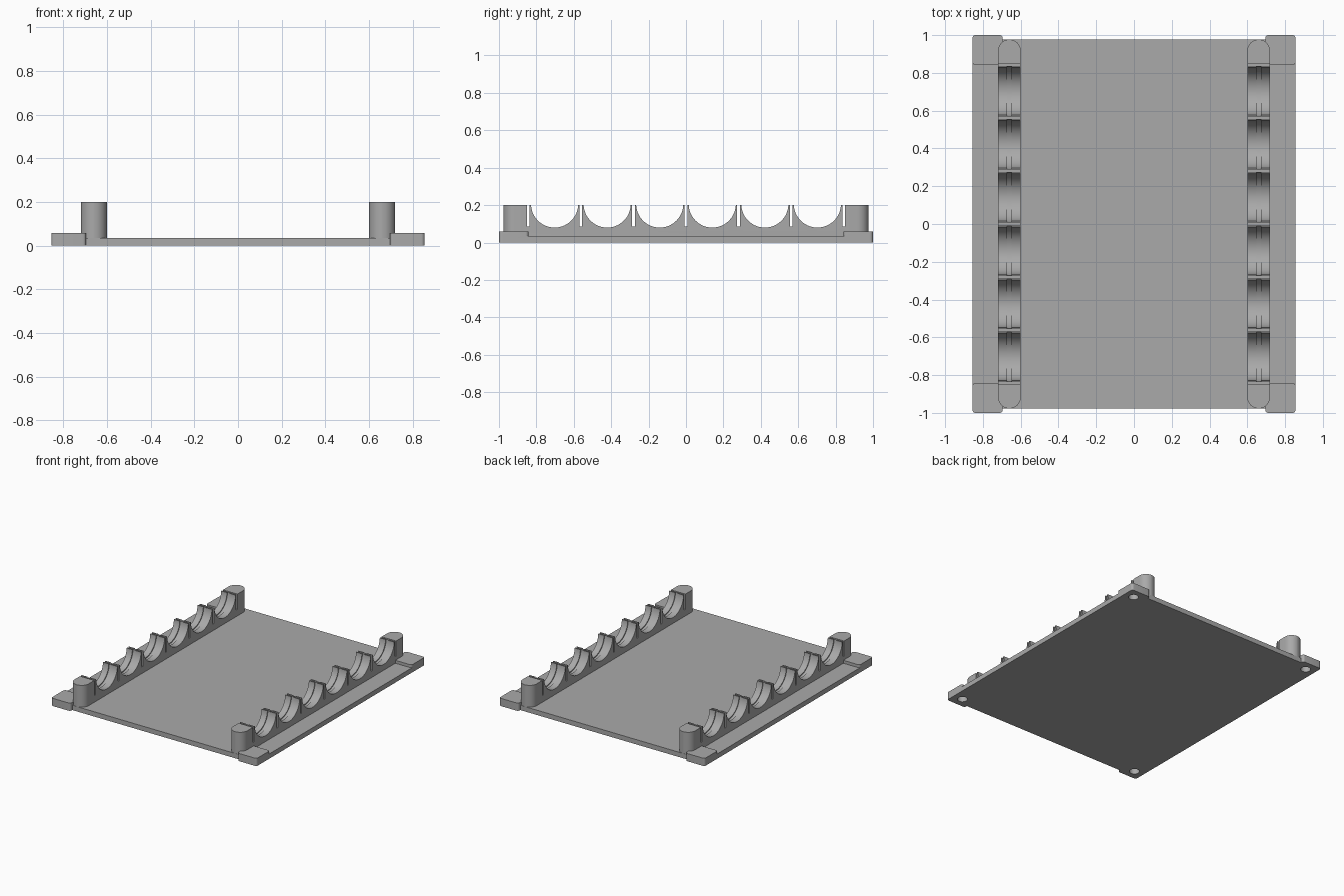
import bpy, bmesh, math
from mathutils import Matrix, Vector

cube = bpy.data.objects.get("Cube")
if cube:
    bpy.data.objects.remove(cube, do_unlink=True)

grey = bpy.data.materials.new("plain grey")
grey.use_nodes = True
grey.diffuse_color = (0.4, 0.4, 0.4, 1)
grey.node_tree.nodes["Principled BSDF"].inputs["Base Color"].default_value = (0.4, 0.4, 0.4, 1)

SIDES = (-1, 1)
RAIL_X, RAIL_W, TOP = 0.66, 0.12, 0.2
PITCH = 0.281


def add_box(bm, lo, hi, corner=0):
    """Box between two corners, with optionally rounded upright edges."""
    lo, hi = Vector(lo), Vector(hi)
    m = Matrix.Translation((lo + hi) / 2) @ Matrix.Diagonal((*(hi - lo), 1))
    verts = bmesh.ops.create_cube(bm, size=1, matrix=m)["verts"]
    if corner:
        edges = {e for v in verts for e in v.link_edges
                 if abs(e.verts[0].co.z - e.verts[1].co.z) > 0.001}
        bmesh.ops.bevel(bm, geom=list(edges), offset=corner, segments=6,
                        profile=0.5, affect='EDGES')


def add_cylinder(bm, centre, radius, depth, axis='Z', sides=64):
    turn = Matrix.Rotation(math.pi / 2, 4, 'Y') if axis == 'X' else Matrix()
    bmesh.ops.create_cone(bm, cap_ends=True, segments=sides, radius1=radius, radius2=radius,
                          depth=depth, matrix=Matrix.Translation(centre) @ turn)


def finish(name, bm):
    mesh = bpy.data.meshes.new(name)
    bm.to_mesh(mesh)
    bm.free()
    mesh.materials.append(grey)
    obj = bpy.data.objects.new(name, mesh)
    bpy.context.collection.objects.link(obj)
    return obj


def combine(obj, tool, operation):
    """Apply a boolean and discard the tool."""
    mod = obj.modifiers.new("cut", 'BOOLEAN')
    mod.operation, mod.object, mod.solver = operation, tool, 'EXACT'
    bpy.context.view_layer.objects.active = obj
    bpy.ops.object.modifier_apply(modifier=mod.name)
    bpy.data.objects.remove(tool, do_unlink=True)


def smooth(obj):
    bpy.ops.object.select_all(action='DESELECT')
    obj.select_set(True)
    bpy.context.view_layer.objects.active = obj
    bpy.ops.object.shade_smooth_by_angle(angle=math.radians(30))


# Base plate with raised corner pads and blind holes underneath
bm = bmesh.new()
add_box(bm, (-0.855, -0.977, 0), (0.855, 0.977, 0.036))
base = finish("base_plate", bm)

pads, holes = bmesh.new(), bmesh.new()
for sx in SIDES:
    for sy in SIDES:
        xs, ys = sorted((sx * 0.695, sx * 0.855)), sorted((sy * 0.842, sy))
        add_box(pads, (xs[0], ys[0], 0), (xs[1], ys[1], 0.058), 0.016)
        add_cylinder(holes, (sx * 0.78, sy * 0.925, 0.01), 0.035, 0.07, sides=32)
combine(base, finish("corner_pads", pads), 'UNION')
combine(base, finish("pad_holes", holes), 'DIFFERENCE')
smooth(base)


# Rails with round ends, round cradles, a centre groove and thin slits
def build_rail(name, x):
    bm = bmesh.new()
    add_box(bm, (x - RAIL_W / 2, -0.977, 0.02), (x + RAIL_W / 2, 0.977, TOP), RAIL_W / 2 - 0.0005)
    rail = finish(name, bm)

    cradles, grooves, slits = bmesh.new(), bmesh.new(), bmesh.new()
    for i in range(6):
        centre = (x, (i - 2.5) * PITCH, 0.206)
        add_cylinder(cradles, centre, 0.126, 0.3, 'X', 96)
        add_cylinder(grooves, centre, 0.133, 0.024, 'X', 96)
    for i in range(7):
        y = (i - 3) * PITCH
        add_box(slits, (x - 0.1, y - 0.007, 0.086), (x + 0.1, y + 0.007, 0.3))
    for part, cutter in (("cradles", cradles), ("grooves", grooves), ("slits", slits)):
        combine(rail, finish(part, cutter), 'DIFFERENCE')
    smooth(rail)


build_rail("right_rail", -RAIL_X)
build_rail("left_rail", RAIL_X)
